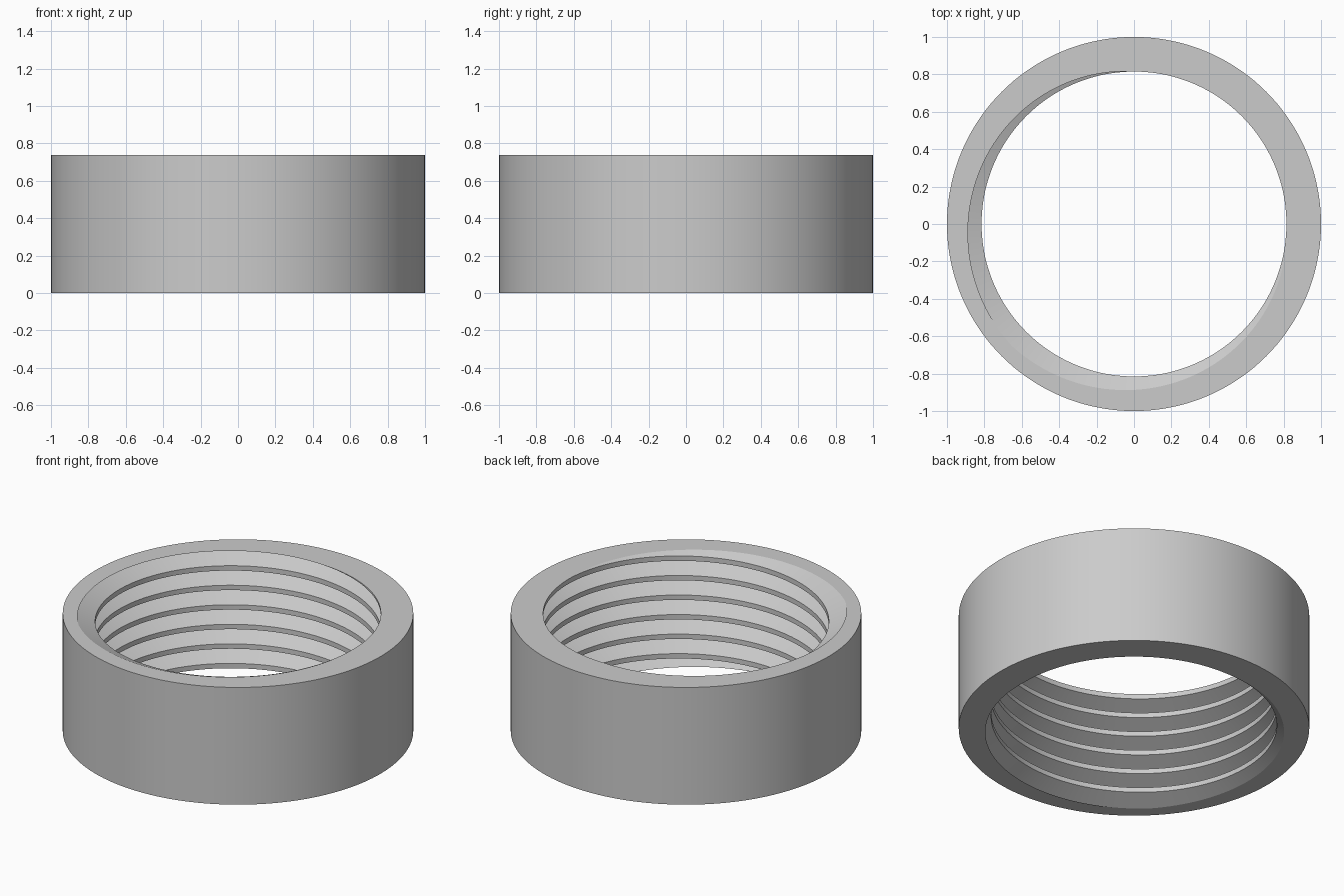
import bpy, bmesh
from math import cos, sin, pi, radians

cube = bpy.data.objects.get("Cube")
if cube:
    bpy.data.objects.remove(cube, do_unlink=True)

OUTER, CREST, ROOT = 1.0, 0.815, 0.923
HEIGHT, TURNS, SEGMENTS = 0.738, 6, 144
PITCH = HEIGHT / TURNS
ROOT_ANGLE = radians(225)

# Thread groove over one pitch: (radius, fraction of pitch)
PROFILE = [(ROOT, 0), (CREST, 0.375), (CREST, 0.625), (ROOT, 1)]

gray = bpy.data.materials.new("plain gray")
gray.use_nodes = True
gray.diffuse_color = (0.6, 0.6, 0.6, 1)
gray.node_tree.nodes["Principled BSDF"].inputs["Base Color"].default_value = (0.6, 0.6, 0.6, 1)


def skin(bm, rows):
    """Join neighbouring rows of vertices with quads."""
    for a, b in zip(rows, rows[1:]):
        for i in range(len(a) - 1):
            bm.faces.new((a[i], a[i + 1], b[i + 1], b[i]))


bm = bmesh.new()

# Right-handed internal thread, swept past both ends
rows = []
for step in range(-2 * SEGMENTS, (TURNS + 2) * SEGMENTS + 1):
    angle = 2 * pi * step / SEGMENTS
    lift = PITCH * (angle - ROOT_ANGLE) / (2 * pi)
    rows.append([bm.verts.new((r * cos(angle), r * sin(angle), lift + f * PITCH))
                 for r, f in PROFILE])
skin(bm, rows)
bmesh.ops.remove_doubles(bm, verts=bm.verts, dist=1e-5)

# Trim the thread flush with the bottom and top
for z, side in ((0, -1), (HEIGHT, 1)):
    bmesh.ops.bisect_plane(bm, geom=bm.verts[:] + bm.edges[:] + bm.faces[:], dist=1e-5,
                           plane_co=(0, 0, z), plane_no=(0, 0, side), clear_outer=True)
bmesh.ops.remove_doubles(bm, verts=bm.verts, dist=1e-5)

# Outer wall
wall = []
for step in range(SEGMENTS):
    a = 2 * pi * step / SEGMENTS
    wall.append([bm.verts.new((OUTER * cos(a), OUTER * sin(a), z)) for z in (0, HEIGHT)])
skin(bm, wall + wall[:1])

# Flat end rings between the wall and the thread
for z, side in ((0, -1), (HEIGHT, 1)):
    rim = [e for e in bm.edges if e.is_boundary
           and all(abs(v.co.z - z) < 1e-4 for v in e.verts)]
    bmesh.ops.triangle_fill(bm, edges=rim, use_beauty=True, normal=(0, 0, side))
bmesh.ops.recalc_face_normals(bm, faces=bm.faces)

mesh = bpy.data.meshes.new("threaded_ring")
bm.to_mesh(mesh)
bm.free()
mesh.materials.append(gray)
ring = bpy.data.objects.new("threaded_ring", mesh)
bpy.context.collection.objects.link(ring)

# Smooth curved walls, sharp thread and rim edges
bpy.ops.object.select_all(action="DESELECT")
ring.select_set(True)
bpy.context.view_layer.objects.active = ring
bpy.ops.object.shade_smooth_by_angle(angle=radians(15))
